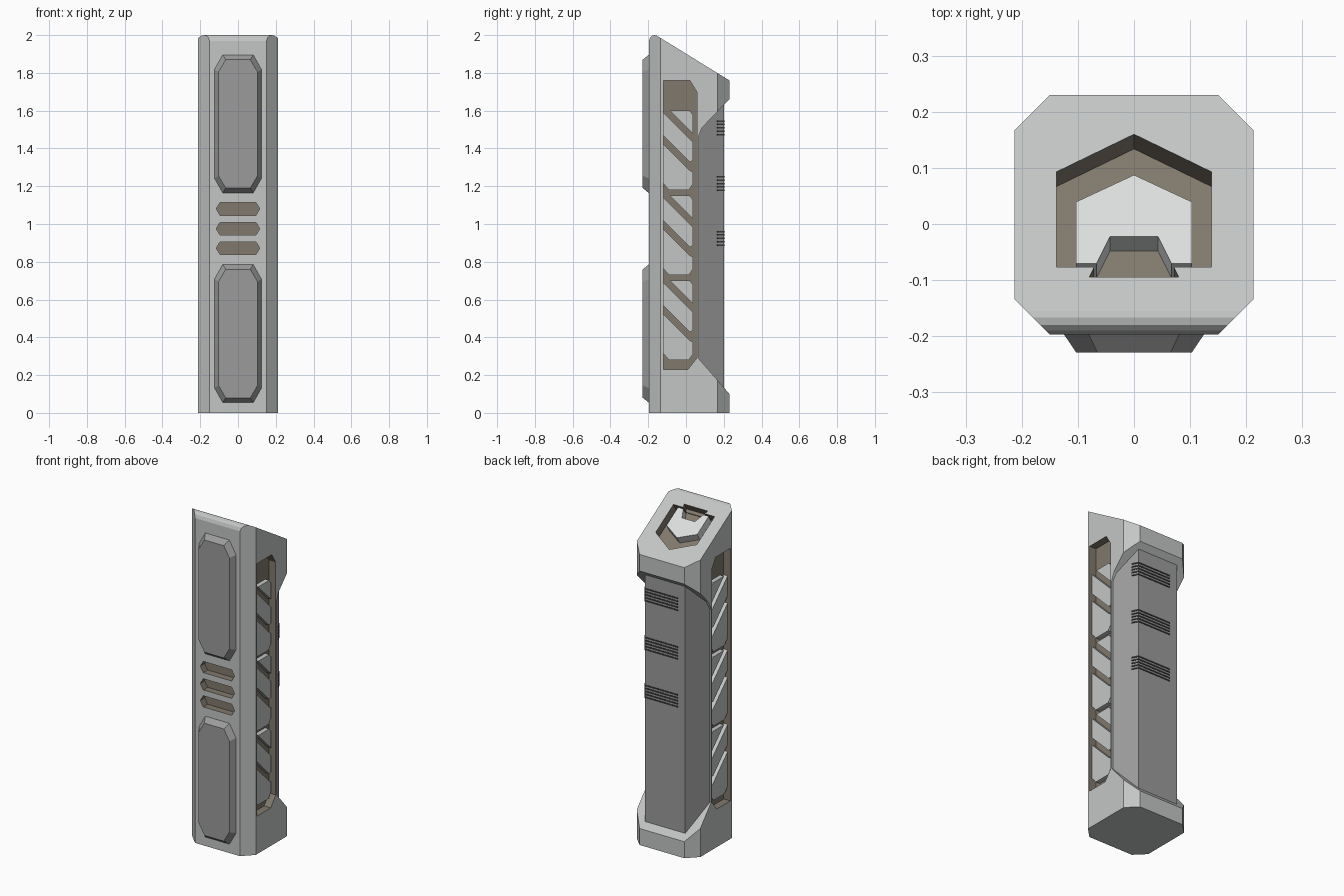
import bpy, bmesh, math
from mathutils import Vector

if "Cube" in bpy.data.objects:
    bpy.data.objects.remove(bpy.data.objects["Cube"])


def material(name, rgb):
    m = bpy.data.materials.new(name)
    m.diffuse_color = (*rgb, 1)
    m.use_nodes = True
    m.node_tree.nodes["Principled BSDF"].inputs["Base Color"].default_value = m.diffuse_color
    return m


BODY = material("light grey metal", (0.55, 0.56, 0.56))
PANEL = material("mid grey panel", (0.33, 0.33, 0.33))
BROWN = material("brown recess", (0.22, 0.19, 0.15))
PALE = material("pale grey", (0.72, 0.73, 0.73))
DARK = material("dark vent", (0.05, 0.05, 0.05))


def loft(name, ring_a, ring_b, mats, index=0):
    """Closed solid between two matching rings of points."""
    bm = bmesh.new()
    a = [bm.verts.new(p) for p in ring_a]
    b = [bm.verts.new(p) for p in ring_b]
    n = len(a)
    bm.faces.new(a[::-1])
    bm.faces.new(b)
    for i in range(n):
        j = (i + 1) % n
        bm.faces.new((a[i], a[j], b[j], b[i]))
    bmesh.ops.recalc_face_normals(bm, faces=bm.faces)
    for f in bm.faces:
        f.material_index = index
    me = bpy.data.meshes.new(name)
    bm.to_mesh(me)
    bm.free()
    for m in mats:
        me.materials.append(m)
    ob = bpy.data.objects.new(name, me)
    bpy.context.collection.objects.link(ob)
    return ob


def x_prism(name, yz, x0, x1, mats, index=0):
    return loft(name, [(x0, y, z) for y, z in yz], [(x1, y, z) for y, z in yz], mats, index)


def z_prism(name, xy, z0, z1, mats, index=0):
    return loft(name, [(x, y, z0) for x, y in xy], [(x, y, z1) for x, y in xy], mats, index)


def boolean(ob, cutter, operation="DIFFERENCE"):
    cutter.hide_render = True
    mod = ob.modifiers.new("cut", "BOOLEAN")
    mod.operation, mod.solver, mod.object = operation, "EXACT", cutter
    bpy.context.view_layer.objects.active = ob
    bpy.ops.object.modifier_apply(modifier=mod.name)
    bpy.data.objects.remove(cutter)


TWO = (BODY, BROWN)

# Main body: chamfered column trimmed by the side profile
octagon = [(0.15, 0.23), (0.213, 0.167), (0.213, -0.134), (0.15, -0.197),
           (-0.15, -0.197), (-0.213, -0.134), (-0.213, 0.167), (-0.15, 0.23)]
profile = [(-0.197, -0.0), (0.24, 0), (0.24, 0.10), (0.23, 0.10), (0.20, 0.135), (0.065, 0.29),
           (0.065, 1.46), (0.085, 1.51), (0.20, 1.63), (0.23, 1.66), (0.24, 1.66), (0.24, 1.754),
           (-0.145, 1.991), (-0.155, 1.997), (-0.167, 2.0), (-0.18, 1.997),
           (-0.19, 1.987), (-0.197, 1.965)]
profile[0] = (-0.21, 0)
profile[-1] = (-0.198, 1.965)
profile.append((-0.21, 1.90))
body = z_prism("main_body", octagon, -0.1, 2.1, TWO)
boolean(body, x_prism("trim", profile, -0.3, 0.3, TWO), "INTERSECT")

# Long side pockets
pocket = [(-0.12, 0.23), (0.01, 0.23), (0.057, 0.29), (0.057, 1.70), (0.02, 1.76), (-0.12, 1.76)]
for s in (-1, 1):
    boolean(body, x_prism("pocket", pocket, s * 0.168, s * 0.3, TWO, 1))

# Raised slanted blocks inside the side pockets
blocks = [
    [(-0.085, 0), (0.02, 0), (0.036, -0.02), (0.036, -0.121)],
    [(-0.121, -0.01), (0.036, -0.167), (0.036, -0.265), (0.02, -0.272), (-0.121, -0.131)],
    [(-0.121, -0.175), (0.02, -0.316), (0.036, -0.325), (0.036, -0.39), (0.015, -0.42),
     (-0.09, -0.42), (-0.121, -0.385)],
]
for s, side in ((-1, "left"), (1, "right")):
    for top in (1.60, 1.15, 0.70):
        for pts in blocks:
            x_prism(side + "_block", [(y, top + z) for y, z in pts], s * 0.16, s * 0.195, (BODY,))

# Grooved emblem-free hatch on the sloping top
normal = Vector((0, 0.615, 1)).normalized()


def top_prism(name, xy, low, high, mats, index=0):
    base = [Vector((x, y, 1.76 + (0.23 - y) * 0.615)) for x, y in xy]
    return loft(name, [p + normal * low for p in base], [p + normal * high for p in base], mats, index)


hatch = [(-0.138, -0.077), (0.138, -0.077), (0.138, 0.093), (0, 0.16), (-0.138, 0.093)]
notch = [(-0.08, -0.095), (0.08, -0.095), (0.043, -0.022), (-0.043, -0.022)]
boolean(body, top_prism("hatch_cut", hatch, -0.05, 0.05, TWO, 1))
boolean(body, top_prism("notch_cut", notch, -0.045, 0.06, TWO, 1))
island = [(-0.103, -0.07), (-0.067, -0.07), (-0.043, -0.022), (0.043, -0.022), (0.067, -0.07),
          (0.103, -0.07), (0.103, 0.04), (0, 0.088), (-0.103, 0.04)]
top_prism("top_hatch_plate", island, -0.055, -0.001, (PALE,))

# Three slots in the front
for z in (1.08, 0.975, 0.872):
    slot = [(-0.115, z), (-0.095, z + 0.034), (0.095, z + 0.034), (0.115, z),
            (0.095, z - 0.034), (-0.095, z - 0.034)]
    boolean(body, loft("slot", [(x, -0.3, h) for x, h in slot],
                       [(x, -0.155, h) for x, h in slot], TWO, 1))


# Two bevelled front pads
def pad_ring(y, hw, z0, z1, cx, cz):
    half = [(hw - cx, z0), (hw, z0 + cz), (hw, z1 - cz), (hw - cx, z1)]
    return [(x, y, z) for x, z in half] + [(-x, y, z) for x, z in half[::-1]]


for name, z0, z1 in (("lower_front_pad", 0.05, 0.79), ("upper_front_pad", 1.16, 1.90)):
    loft(name, pad_ring(-0.192, 0.128, z0, z1, 0.045, 0.08),
         pad_ring(-0.229, 0.103, z0 + 0.03, z1 - 0.03, 0.038, 0.065), (PANEL,))

# Back panel set between the two end caps
back = [(0.203, 0.06), (0.203, 0.07), (0.135, 0.20), (-0.135, 0.20), (-0.203, 0.07), (-0.203, 0.06)]
z_prism("back_panel", back, 0.125, 1.635, (PANEL,))

# Fine vent lines wrapping one corner of the back panel
e = 0.003
vent = [(-0.085, 0.199), (-0.085, 0.20 + e), (0.135 + e * 0.6, 0.20 + e),
        (0.155 + e, 0.163 + e), (0.153, 0.163), (0.134, 0.199)]
for group in (1.545, 1.25, 0.96):
    for i in range(5):
        z = group - i * 0.018
        z_prism("vent_line", vent, z - 0.004, z + 0.004, (DARK,))
